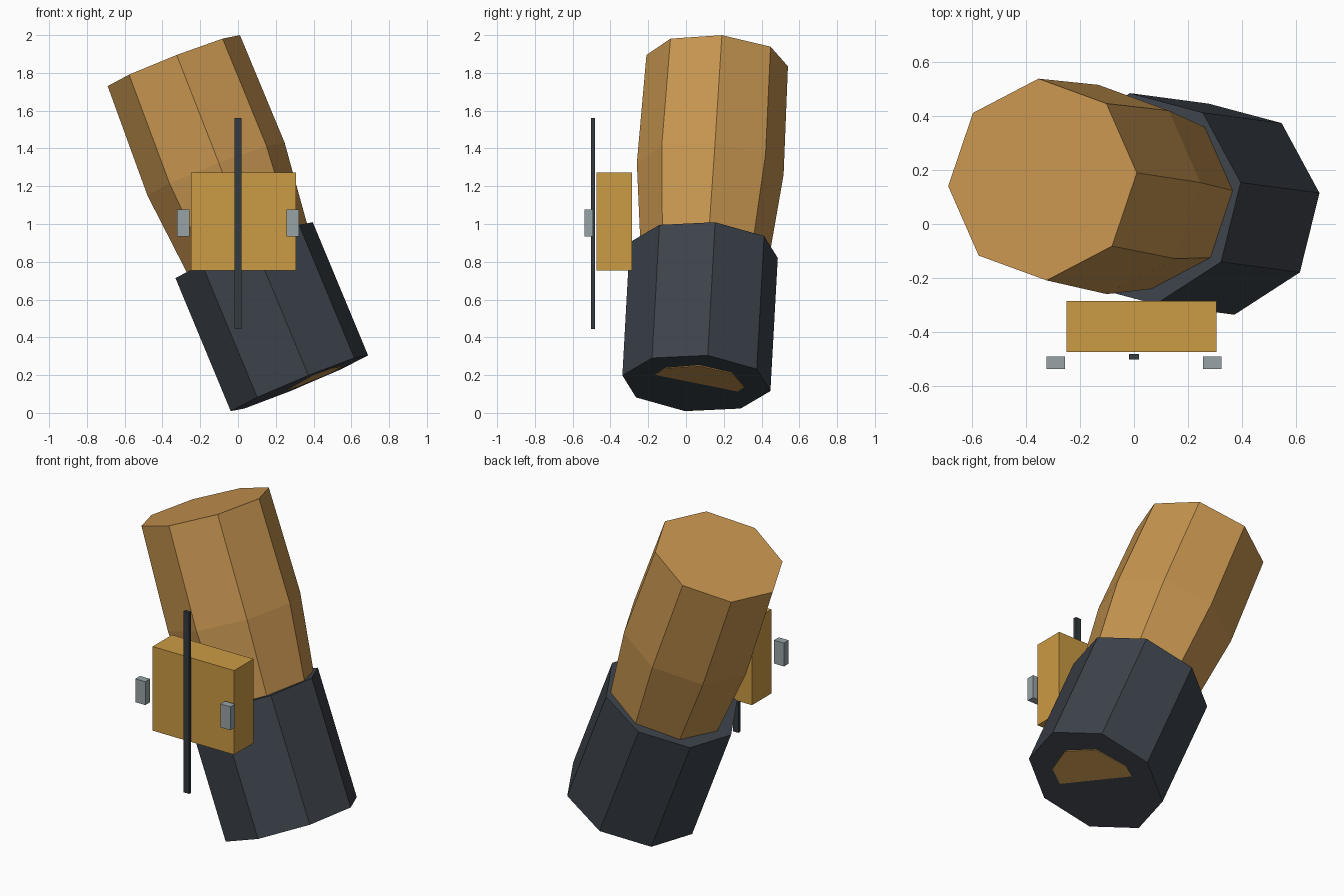
import bpy, bmesh, math
from mathutils import Vector

if "Cube" in bpy.data.objects:
    bpy.data.objects.remove(bpy.data.objects["Cube"])


def material(name, rgb):
    m = bpy.data.materials.new(name)
    m.diffuse_color = (*rgb, 1)
    m.use_nodes = True
    m.node_tree.nodes["Principled BSDF"].inputs["Base Color"].default_value = m.diffuse_color
    return m


wood = material("warm_wood", (0.57, 0.30, 0.080))
gold = material("golden_panel", (0.60, 0.325, 0.057))
dark = material("dark_slate", (0.046, 0.056, 0.070))
black = material("dark_rod", (0.034, 0.043, 0.050))
grey = material("light_grey", (0.31, 0.37, 0.39))


def finish(name, bm, mat):
    bmesh.ops.recalc_face_normals(bm, faces=bm.faces)
    me = bpy.data.meshes.new(name)
    bm.to_mesh(me)
    bm.free()
    me.materials.append(mat)
    ob = bpy.data.objects.new(name, me)
    bpy.context.collection.objects.link(ob)
    return ob


def barrel(name, mat, base, axis, first_corner, rings, sides=8):
    """Closed faceted tube; rings are (distance along axis, radius)."""
    n = Vector(axis).normalized()
    u = Vector(first_corner)
    u = (u - n * u.dot(n)).normalized()
    v = n.cross(u)
    bm = bmesh.new()
    loops = []
    for dist, r in rings:
        c = Vector(base) + n * dist
        loops.append([bm.verts.new(c + r * (u * math.cos(a) + v * math.sin(a)))
                      for a in (math.tau * i / sides for i in range(sides))])
    for lo, hi in zip(loops, loops[1:]):
        for i in range(sides):
            j = (i + 1) % sides
            bm.faces.new((lo[i], lo[j], hi[j], hi[i]))
    bm.faces.new(loops[0][::-1])
    bm.faces.new(loops[-1])
    return finish(name, bm, mat)


def box(name, mat, lo, hi):
    bm = bmesh.new()
    bmesh.ops.create_cube(bm, size=1)
    for vert in bm.verts:
        vert.co = [(a + b) / 2 + c * (b - a) for a, b, c in zip(lo, hi, vert.co)]
    return finish(name, bm, mat)


# Leaning wooden core and the slightly differently tilted sleeve around its foot
foot = (0.325, 0.055, 0.157)
barrel("wooden_core", wood, foot, (-0.362, 0.060, 0.930), (0.931, 0.066, 0.359),
       [(0, 0.255), (0.61, 0.328), (1.22, 0.39), (1.836, 0.376)])
barrel("dark_sleeve", dark, foot, (-0.383, 0.051, 0.922), (0.919, 0.151, 0.365),
       [(0, 0.397), (0.764, 0.397)])

# Front panel with its upright rod and two side clips
box("front_panel", gold, (-0.25, -0.475, 0.753), (0.306, -0.286, 1.272))
box("upright_rod", black, (-0.019, -0.503, 0.445), (0.019, -0.483, 1.562))
for side, x in (("left", -0.29), ("right", 0.29)):
    box(side + "_clip", grey, (x - 0.034, -0.538, 0.933), (x + 0.034, -0.492, 1.077))
